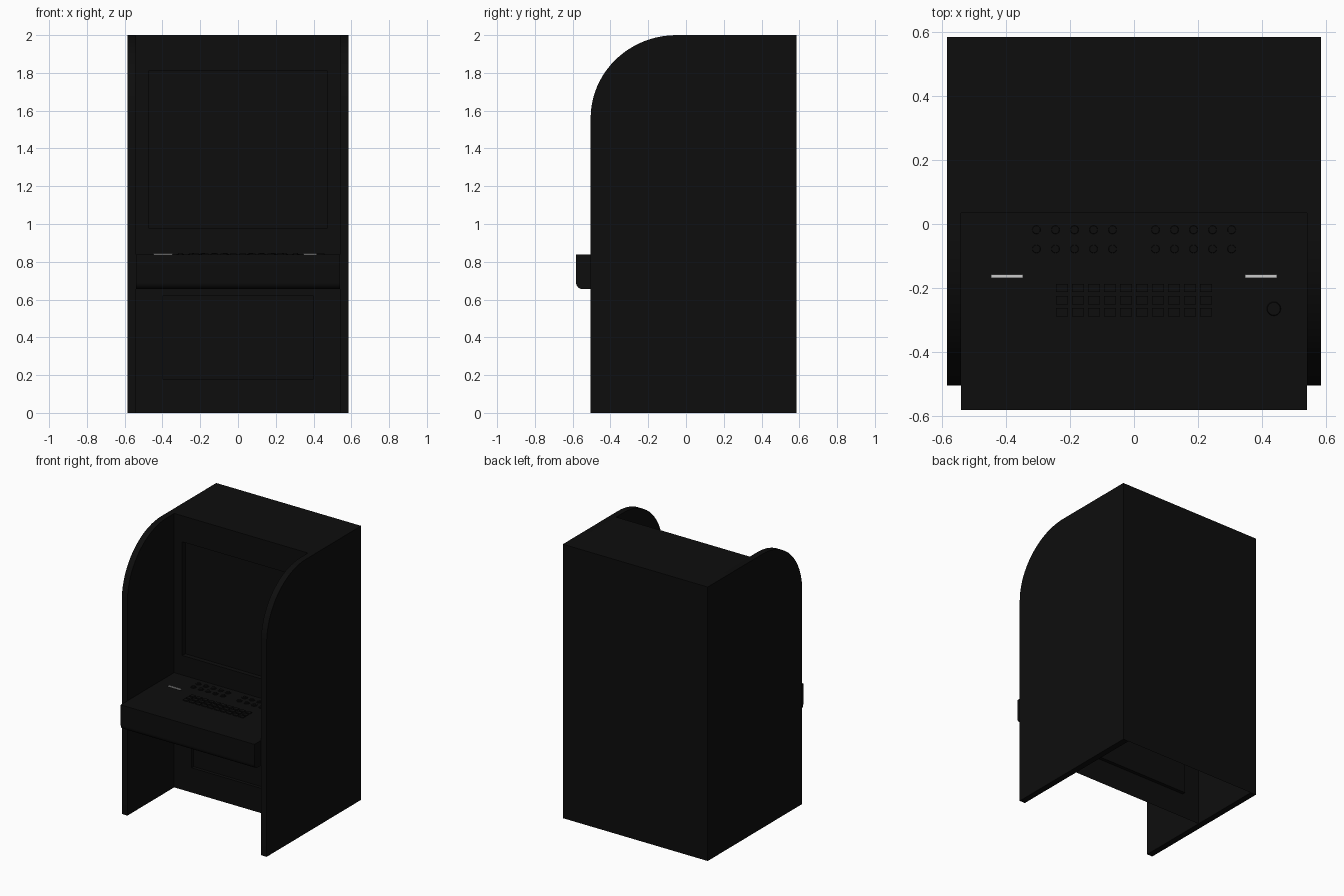
import bpy, bmesh, math

if "Cube" in bpy.data.objects:
    bpy.data.objects.remove(bpy.data.objects["Cube"])

W, IN = 0.585, 0.54        # outer and inner half widths
BACK, FRONT = 0.585, 0.035  # cabinet depth between the side panels
DECK = 0.838


def material(name, col):
    m = bpy.data.materials.new(name)
    m.diffuse_color = (*col, 1)
    m.use_nodes = True
    m.node_tree.nodes["Principled BSDF"].inputs["Base Color"].default_value = m.diffuse_color
    return m


BLACK = material("black", (0.004, 0.004, 0.004))
STEEL = material("steel", (0.6, 0.6, 0.58))


def finish(name, bm, mat=BLACK):
    bmesh.ops.recalc_face_normals(bm, faces=bm.faces)
    me = bpy.data.meshes.new(name)
    bm.to_mesh(me)
    bm.free()
    ob = bpy.data.objects.new(name, me)
    bpy.context.collection.objects.link(ob)
    me.materials.append(mat)
    bpy.context.view_layer.objects.active = ob
    ob.select_set(True)
    bpy.ops.object.shade_smooth_by_angle(angle=math.radians(30))
    ob.select_set(False)
    return ob


def extrude_profile(name, pts, x0, x1):
    """Extrude a (y, z) outline along x."""
    bm = bmesh.new()
    f = bm.faces.new([bm.verts.new((x0, y, z)) for y, z in pts])
    g = bmesh.ops.extrude_face_region(bm, geom=[f])["geom"]
    for v in g:
        if isinstance(v, bmesh.types.BMVert):
            v.co.x = x1
    return finish(name, bm)


def box(bm, c, s):
    r = bmesh.ops.create_cube(bm, size=1)["verts"]
    for v in r:
        v.co = [v.co[i] * s[i] + c[i] for i in range(3)]


def cylinder(bm, x, y, r, h, r2=None):
    vs = bmesh.ops.create_cone(bm, cap_ends=True, segments=20, radius1=r,
                               radius2=r2 or r, depth=h)["verts"]
    bmesh.ops.translate(bm, verts=vs, vec=(x, y, DECK + h / 2))


def arc(cy, cz, ry, rz, a0, a1, n):
    return [(cy + ry * math.cos(math.radians(a0 + (a1 - a0) * i / n)),
             cz + rz * math.sin(math.radians(a0 + (a1 - a0) * i / n)))
            for i in range(n + 1)]


# side panels with a rounded upper front
side = [(BACK, 0), (BACK, 2)] + arc(-0.05, 1.56, 0.455, 0.44, 90, 180, 20) + [(-0.505, 0)]
extrude_profile("right_side_panel", side, IN, W)
extrude_profile("left_side_panel", side, -W, -IN)

# cabinet back and top, open underneath
bm = bmesh.new()
p = [[bm.verts.new((x, y, z)) for x in (-IN, IN)]
     for y, z in ((BACK, 0), (BACK, 2), (FRONT, 2))]
for a, b in zip(p, p[1:]):
    bm.faces.new((a[0], a[1], b[1], b[0]))
finish("cabinet_shell", bm)


def front_panel(name, z0, z1, recess=None, depth=0.025):
    """Front sheet, optionally with a recessed rectangle."""
    bm = bmesh.new()

    def ring(x, a, b, y):
        return [bm.verts.new(c) for c in ((-x, y, a), (x, y, a), (x, y, b), (-x, y, b))]
    rings = [ring(IN, z0, z1, FRONT)]
    if recess:
        rx, ra, rb = recess
        rings += [ring(rx, ra, rb, FRONT), ring(rx, ra, rb, FRONT + depth)]
        for a, b in zip(rings, rings[1:]):
            for i in range(4):
                j = (i + 1) % 4
                bm.faces.new((a[i], a[j], b[j], b[i]))
    bm.faces.new(rings[-1])
    finish(name, bm)


front_panel("kick_panel", 0, 0.09)
front_panel("lower_front_panel", 0.09, 0.75, (0.4, 0.18, 0.62))
front_panel("screen_panel", 0.75, 2.0, (0.475, 0.98, 1.81), 0.035)

# control console with rounded lower front edge
console = [(FRONT, DECK), (-0.582, DECK)] + arc(-0.547, 0.69, 0.035, 0.035, 180, 270, 6) + [(FRONT, 0.655)]
extrude_profile("console", console, -IN, IN)

# two banks of round buttons with collars
bm = bmesh.new()
for s in (-1, 1):
    for i in range(5):
        for y in (-0.018, -0.078):
            cylinder(bm, s * (0.067 + 0.0595 * i), y, 0.02, 0.004)
            cylinder(bm, s * (0.067 + 0.0595 * i), y, 0.014, 0.008, 0.012)
finish("round_buttons", bm)

# keyboard
bm = bmesh.new()
for r, y in enumerate((-0.2, -0.238, -0.276)):
    for i in range(10):
        box(bm, (-0.225 + 0.05 * i, y, DECK + 0.003), (0.036, 0.026, 0.006))
finish("keyboard_keys", bm)

# dial
bm = bmesh.new()
cylinder(bm, 0.437, -0.265, 0.022, 0.006, 0.02)
finish("dial", bm)

# pale slots
bm = bmesh.new()
for s in (-1, 1):
    box(bm, (s * 0.397, -0.163, DECK + 0.003), (0.1, 0.01, 0.008))
finish("card_slots", bm, STEEL)
